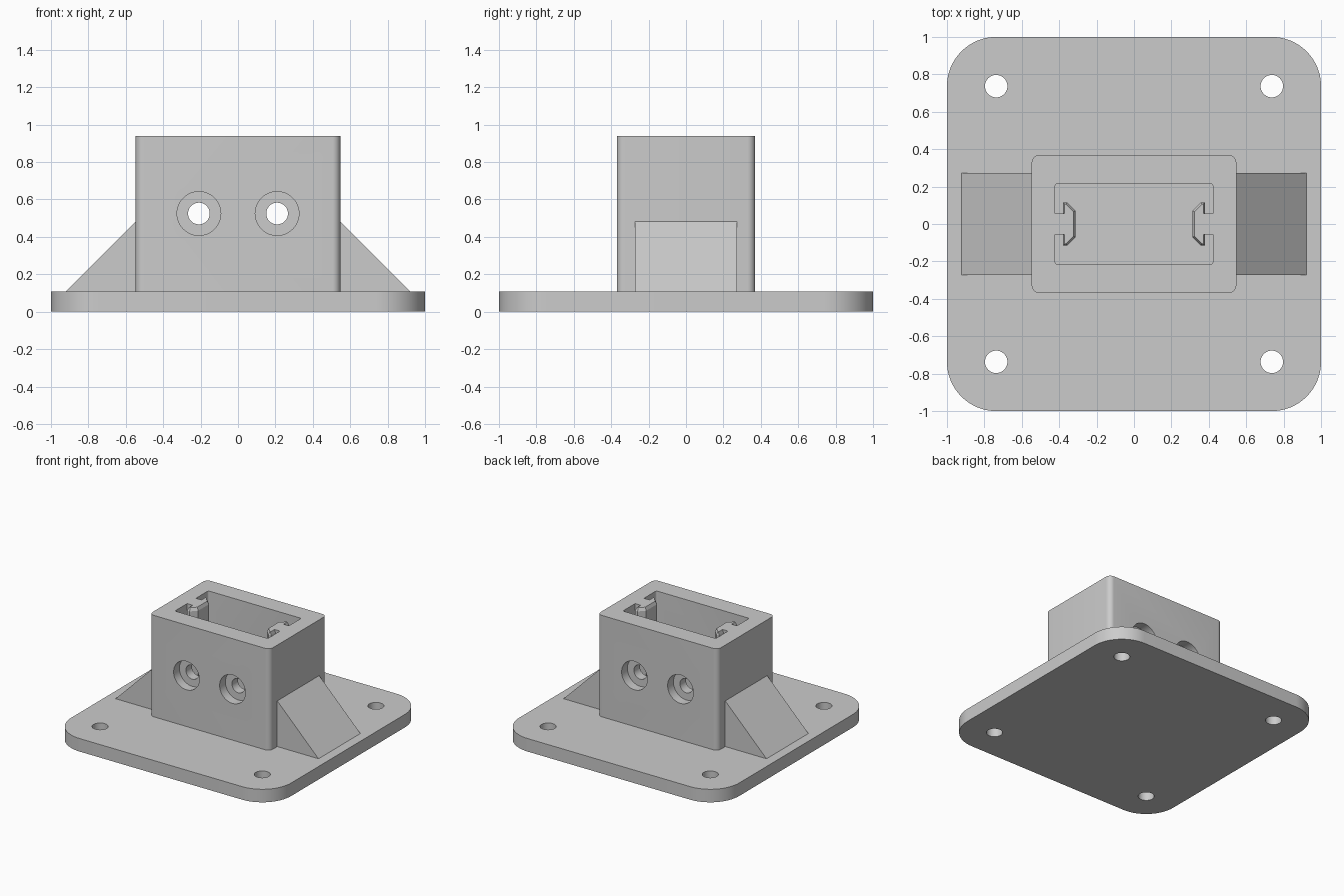
import bpy, bmesh, math
from mathutils import Matrix, Vector

if "Cube" in bpy.data.objects:
    bpy.data.objects.remove(bpy.data.objects["Cube"], do_unlink=True)

grey = bpy.data.materials.new("plain grey")
grey.use_nodes = True
grey.diffuse_color = (0.6, 0.6, 0.6, 1)
grey.node_tree.nodes["Principled BSDF"].inputs["Base Color"].default_value = (0.6, 0.6, 0.6, 1)

PLATE_TOP, BODY_TOP, SINK = 0.107, 0.94, 0.09


def finish(name, bm):
    bmesh.ops.recalc_face_normals(bm, faces=bm.faces)
    mesh = bpy.data.meshes.new(name)
    bm.to_mesh(mesh)
    bm.free()
    mesh.materials.append(grey)
    ob = bpy.data.objects.new(name, mesh)
    bpy.context.collection.objects.link(ob)
    return ob


def prism(name, points, depth, matrix=Matrix()):
    """Extrude a closed profile along local z, then place it."""
    bm = bmesh.new()
    face = bm.faces.new([bm.verts.new((x, y, 0)) for x, y in points])
    ext = bmesh.ops.extrude_face_region(bm, geom=[face])["geom"]
    verts = [v for v in ext if isinstance(v, bmesh.types.BMVert)]
    bmesh.ops.translate(bm, verts=verts, vec=(0, 0, depth))
    bm.transform(matrix)
    return finish(name, bm)


def rounded(hx, hy, r, steps):
    """Rounded rectangle profile."""
    pts = []
    for i, (sx, sy) in enumerate([(1, 1), (-1, 1), (-1, -1), (1, -1)]):
        for k in range(steps + 1):
            a = math.pi / 2 * (i + k / steps)
            pts.append((sx * (hx - r) + r * math.cos(a), sy * (hy - r) + r * math.sin(a)))
    return pts


def cylinder(centre, axis, radius, depth):
    bm = bmesh.new()
    bmesh.ops.create_cone(bm, cap_ends=True, segments=48, radius1=radius, radius2=radius, depth=depth)
    turn = Vector((0, 0, 1)).rotation_difference(Vector(axis)).to_matrix().to_4x4()
    bm.transform(Matrix.Translation(centre) @ turn)
    return finish("cutter", bm)


def cut(target, cutters):
    """Subtract each cutter and discard it."""
    bpy.context.view_layer.objects.active = target
    for c in cutters:
        c.hide_render = True
        mod = target.modifiers.new("cut", 'BOOLEAN')
        mod.operation, mod.solver, mod.object = 'DIFFERENCE', 'EXACT', c
        bpy.ops.object.modifier_apply(modifier=mod.name)
        bpy.data.objects.remove(c, do_unlink=True)


def smooth(ob):
    bpy.ops.object.select_all(action='DESELECT')
    ob.select_set(True)
    bpy.context.view_layer.objects.active = ob
    bpy.ops.object.shade_smooth_by_angle(angle=math.radians(30))


# Base plate with four mounting holes
plate = prism("base_plate", rounded(1, 1, 0.263, 16), PLATE_TOP)
cut(plate, [cylinder((sx * 0.737, sy * 0.737, 0.05), (0, 0, 1), 0.06, 0.5)
            for sx in (-1, 1) for sy in (-1, 1)])
smooth(plate)

# Hollow socket with counterbored bolt holes through both long walls
HX, HY = 0.547, 0.37
up = Matrix.Translation((0, 0, SINK))
socket = prism("socket", rounded(HX, HY, 0.042, 8), BODY_TOP - SINK, up)
cutters = [prism("cutter", rounded(0.422, 0.217, 0.015, 4), 1.5, Matrix.Translation((0, 0, -0.1)))]
for x in (-0.209, 0.209):
    cutters.append(cylinder((x, 0, 0.525), (0, 1, 0), 0.058, 1.2))
    for s in (-1, 1):
        cutters.append(cylinder((x, s * HY, 0.525), (0, 1, 0), 0.117, 0.15))
cut(socket, cutters)
smooth(socket)

for side, s in (("left", 1), ("right", -1)):
    # Locating rail: a neck on the end wall with a tapered, chamfered head
    neck = [(s * x, y) for x, y in [(0.43, -0.057), (0.43, 0.057), (0.37, 0.057), (0.37, -0.057)]]
    prism(side + "_rail_neck", neck, BODY_TOP - SINK, up)
    head = [(s * x, y) for x, y in [(0.38, -0.116), (0.38, 0.116), (0.358, 0.116),
                                    (0.313, 0.07), (0.313, -0.07), (0.358, -0.116)]]
    rail = prism(side + "_rail_head", head, BODY_TOP - SINK, up)
    bm = bmesh.new()
    bm.from_mesh(rail.data)
    top = [f for f in bm.faces if f.normal.z > 0.9]
    bmesh.ops.inset_region(bm, faces=top, thickness=0.012, depth=0)
    rim = [v for v in bm.verts if v.co.z > BODY_TOP - 0.001 and v not in top[0].verts]
    bmesh.ops.translate(bm, verts=rim, vec=(0, 0, -0.025))
    bm.to_mesh(rail.data)
    bm.free()

    # Triangular gusset between socket end and plate
    tri = [(s * 0.53, SINK), (s * 0.922, SINK), (s * 0.922, PLATE_TOP),
           (s * HX, 0.482), (s * 0.53, 0.482)]
    stand = Matrix.Translation((0, 0.272, 0)) @ Matrix.Rotation(math.pi / 2, 4, 'X')
    prism(side + "_gusset", tri, 0.544, stand)
